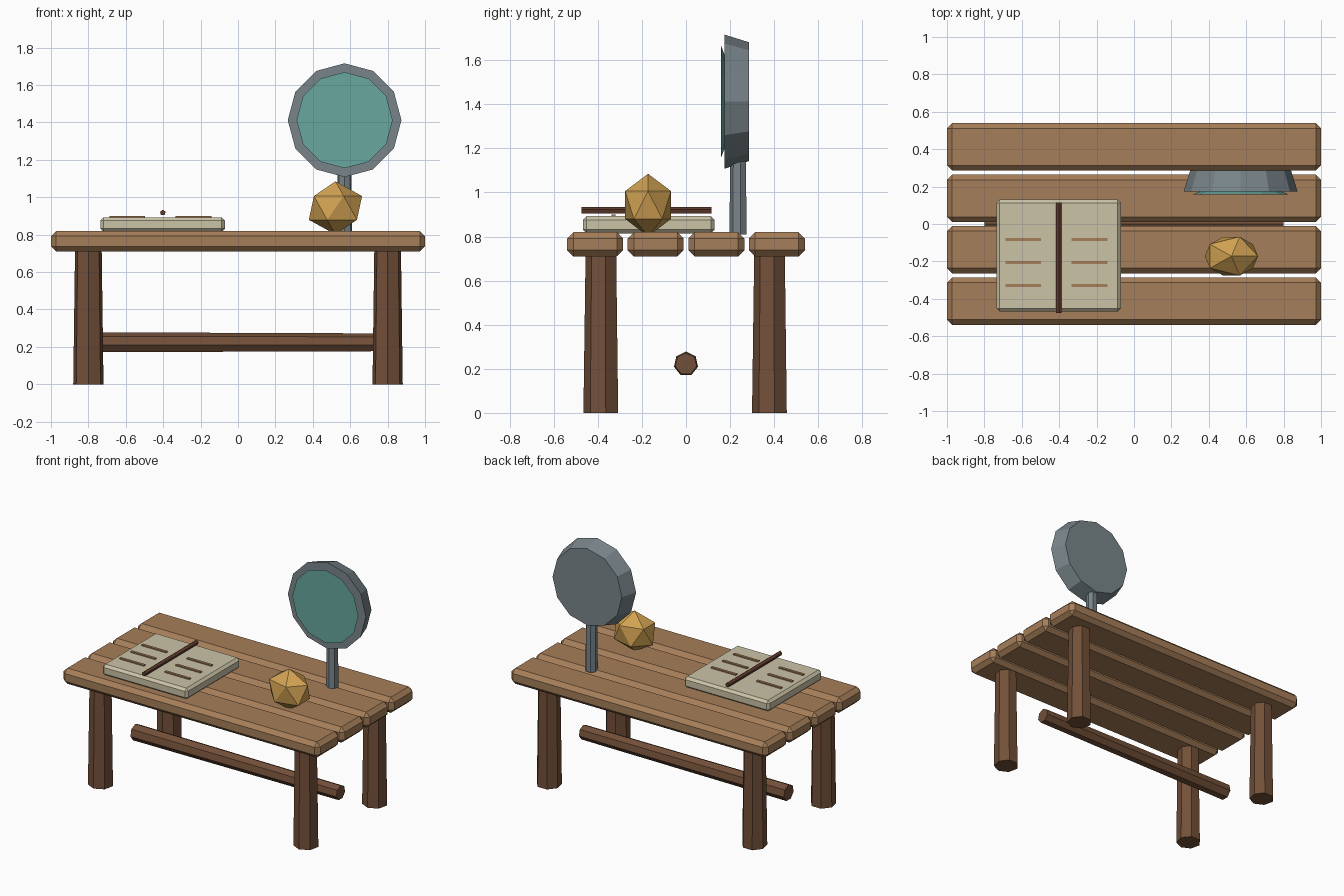
import bpy, bmesh, math
from mathutils import Vector

if "Cube" in bpy.data.objects:
    bpy.data.objects.remove(bpy.data.objects["Cube"])


def material(name, rgb):
    m = bpy.data.materials.new(name)
    m.diffuse_color = (*rgb, 1)
    m.use_nodes = True
    m.node_tree.nodes["Principled BSDF"].inputs["Base Color"].default_value = m.diffuse_color
    return m


PLANK = material("light_wood", (0.38, 0.21, 0.10))
WOOD = material("dark_wood", (0.17, 0.080, 0.040))
METAL = material("grey_metal", (0.19, 0.235, 0.255))
GLASS = material("teal_glass", (0.14, 0.39, 0.34))
PAPER = material("cream_paper", (0.60, 0.55, 0.39))
GOLD = material("gold", (0.64, 0.36, 0.085))
SPINE = material("red_brown", (0.12, 0.045, 0.026))


def finish(name, bm, mat):
    bmesh.ops.recalc_face_normals(bm, faces=bm.faces)
    me = bpy.data.meshes.new(name)
    bm.to_mesh(me)
    bm.free()
    me.materials.append(mat)
    ob = bpy.data.objects.new(name, me)
    bpy.context.collection.objects.link(ob)
    return ob


def box(name, lo, hi, mat, bevel=0.0):
    bm = bmesh.new()
    bmesh.ops.create_cube(bm, size=1)
    for v in bm.verts:
        v.co = [(a + b) / 2 + c * (b - a) for a, b, c in zip(lo, hi, v.co)]
    if bevel:
        bmesh.ops.bevel(bm, geom=bm.edges[:], offset=bevel, segments=1,
                        profile=0.5, affect='EDGES')
    return finish(name, bm, mat)


def prism(name, sides, p0, p1, r0, r1, first, mat):
    """Tapered prism from p0 to p1 with one corner pointing along first."""
    p0, p1, u = Vector(p0), Vector(p1), Vector(first)
    w = (p1 - p0).normalized().cross(u)
    bm = bmesh.new()
    rings = []
    for p, r in ((p0, r0), (p1, r1)):
        angles = [math.tau * i / sides for i in range(sides)]
        rings.append([bm.verts.new(p + r * (u * math.cos(a) + w * math.sin(a)))
                      for a in angles])
    a, b = rings
    for i in range(sides):
        j = (i + 1) % sides
        bm.faces.new((a[i], a[j], b[j], b[i]))
    bm.faces.new(a)
    bm.faces.new(b)
    return finish(name, bm, mat)


# Table top planks
for i, y in enumerate((-0.412, -0.1375, 0.1375, 0.412)):
    box(f"plank_{i + 1}", (-1, y - 0.127, 0.71), (1, y + 0.127, 0.82), PLANK, 0.028)

# Legs and stretcher
for sx, side in ((-1, "left"), (1, "right")):
    for sy, end in ((-1, "front"), (1, "back")):
        x, y = 0.8 * sx, 0.3825 * sy
        prism(f"{end}_{side}_leg", 7, (x, y, 0), (x, y, 0.73), 0.083, 0.073,
              (0, -1, 0), WOOD)
prism("stretcher", 7, (-0.8, 0, 0.222), (0.8, 0, 0.222), 0.056, 0.050, (0, 0, 1), WOOD)

# Standing mirror
prism("mirror_stand", 7, (0.57, 0.238, 0.81), (0.57, 0.238, 1.2), 0.041, 0.037,
      (0, -1, 0), METAL)
prism("mirror_frame", 12, (0.57, 0.175, 1.412), (0.57, 0.285, 1.412), 0.304, 0.27,
      (0, 0, 1), METAL)
prism("mirror_glass", 12, (0.57, 0.158, 1.412), (0.57, 0.18, 1.412), 0.257, 0.20,
      (0, 0, 1), GLASS)

# Faceted nugget
bm = bmesh.new()
bmesh.ops.create_icosphere(bm, subdivisions=1, radius=1)
for v in bm.verts:
    v.co = Vector((0.521 + 0.159 * v.co.x, -0.172 + 0.122 * v.co.y, 0.943 + 0.142 * v.co.z))
finish("nugget", bm, GOLD)

# Open book with spine rod and text lines
box("book_pages", (-0.735, -0.468, 0.815), (-0.07, 0.13, 0.893), PAPER, 0.017)
prism("book_spine", 5, (-0.402, -0.475, 0.917), (-0.402, 0.115, 0.917), 0.016, 0.016,
      (0, 0, 1), SPINE)
for i, x in enumerate((-0.592, -0.239)):
    for j, y in enumerate((-0.083, -0.206, -0.329)):
        box(f"page_line_{i + 1}_{j + 1}", (x - 0.096, y - 0.009, 0.892),
            (x + 0.096, y + 0.009, 0.901), PLANK)
